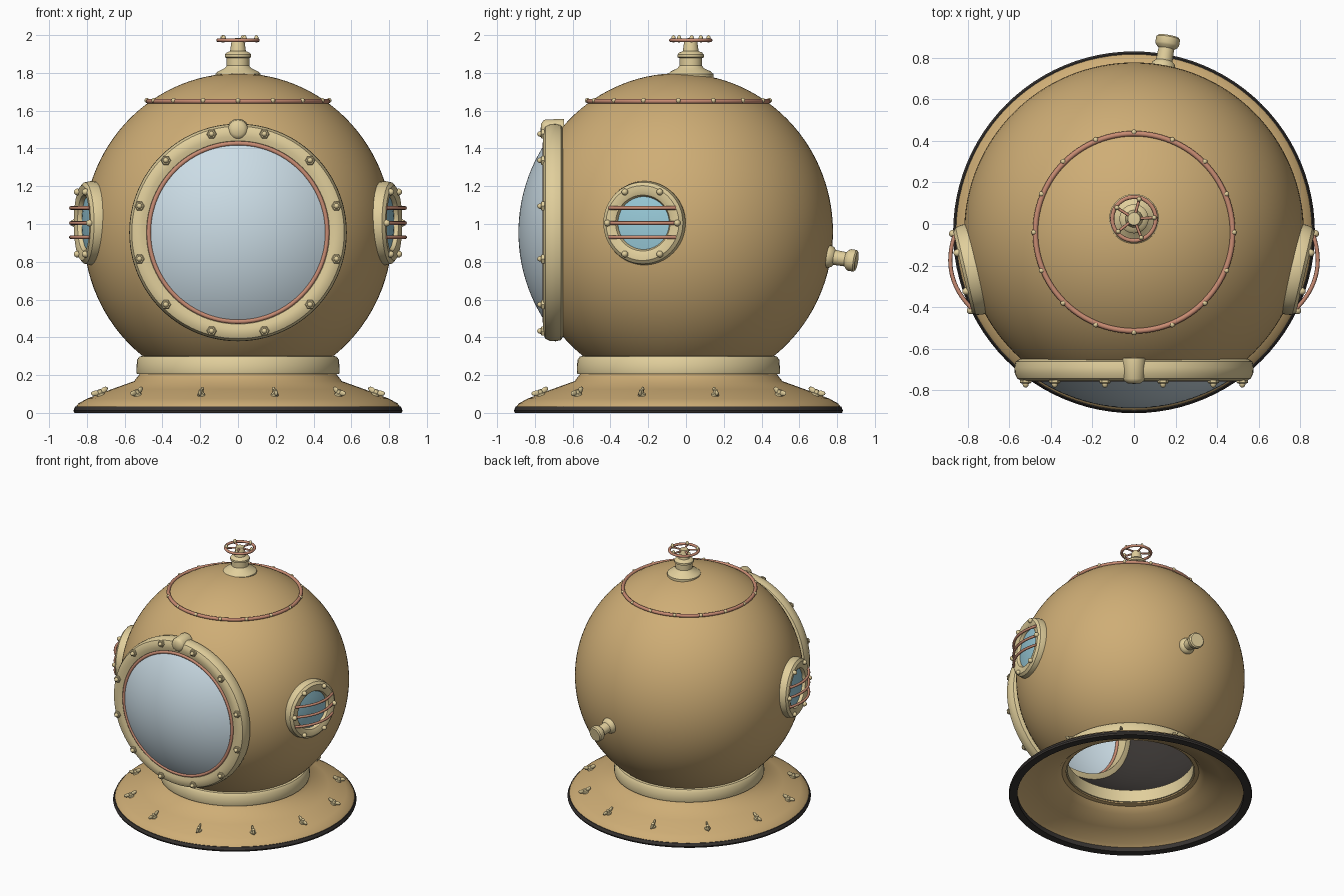
import bpy, bmesh, math
from math import sin, cos, pi, radians
from mathutils import Matrix, Vector

if "Cube" in bpy.data.objects:
    bpy.data.objects.remove(bpy.data.objects["Cube"])

CY = -0.04  # y of the main axis


def material(name, rgb):
    m = bpy.data.materials.new(name)
    m.diffuse_color = (*rgb, 1)
    m.use_nodes = True
    m.node_tree.nodes["Principled BSDF"].inputs["Base Color"].default_value = m.diffuse_color
    return m


TAN = material("tan_metal", (.62, .42, .18))
BRASS = material("pale_brass", (.75, .62, .33))
COPPER = material("copper", (.58, .26, .17))
DARK = material("dark_rubber", (.04, .035, .032))
GLASS = material("front_glass", (.60, .72, .79))
BLUE = material("side_glass", (.32, .60, .70))


def place(x, y, z):
    return Matrix.Translation((x, y, z))


def facing(origin, direction):
    """Frame whose local z points along direction and local y points up."""
    z = Vector(direction).normalized()
    x = Vector((0, 0, 1)).cross(z).normalized()
    m = Matrix((x, z.cross(x), z)).transposed().to_4x4()
    m.translation = Vector(origin)
    return m


def finish(name, bm, mats, matrix, angle=35):
    bmesh.ops.remove_doubles(bm, verts=bm.verts, dist=1e-6)
    bmesh.ops.recalc_face_normals(bm, faces=bm.faces)
    me = bpy.data.meshes.new(name)
    bm.to_mesh(me)
    bm.free()
    for m in mats:
        me.materials.append(m)
    me.shade_smooth()
    me.set_sharp_from_angle(angle=radians(angle))
    ob = bpy.data.objects.new(name, me)
    bpy.context.collection.objects.link(ob)
    ob.matrix_world = matrix
    return ob


def lathe(name, profile, mats, matrix, segs=96, closed=False, second_from=None, angle=35):
    """Revolve (radius, height) points about local z."""
    bm = bmesh.new()
    rings = [[bm.verts.new((r * cos(2 * pi * i / segs), r * sin(2 * pi * i / segs), h))
              for i in range(segs)] for r, h in profile]
    n = len(profile)
    for k in range(n if closed else n - 1):
        j = (k + 1) % n
        r0, r1 = profile[k][0], profile[j][0]
        if r0 == 0 and r1 == 0:
            continue
        for i in range(segs):
            a = (i + 1) % segs
            if r0 == 0:
                vs = [rings[k][0], rings[j][a], rings[j][i]]
            elif r1 == 0:
                vs = [rings[k][i], rings[k][a], rings[j][0]]
            else:
                vs = [rings[k][i], rings[k][a], rings[j][a], rings[j][i]]
            f = bm.faces.new(vs)
            if second_from is not None and k >= second_from:
                f.material_index = 1
    return finish(name, bm, mats, matrix, angle)


def ring(name, R, r, mat, matrix, segs=96):
    pts = [(R + r * cos(2 * pi * i / 10), r * sin(2 * pi * i / 10)) for i in range(10)]
    return lathe(name, pts, [mat], matrix, segs, closed=True, angle=60)


def ball(name, size, mat, matrix):
    bm = bmesh.new()
    bmesh.ops.create_uvsphere(bm, u_segments=12, v_segments=8, radius=1)
    bmesh.ops.scale(bm, vec=size, verts=bm.verts)
    return finish(name, bm, [mat], matrix, 80)


def rod(name, pts, radius, mat, matrix):
    cu = bpy.data.curves.new(name, 'CURVE')
    cu.dimensions = '3D'
    cu.bevel_depth, cu.bevel_resolution, cu.use_fill_caps = radius, 2, True
    s = cu.splines.new('POLY')
    s.points.add(len(pts) - 1)
    for p, q in zip(s.points, pts):
        p.co = (*q, 1)
    s.use_smooth = True
    cu.materials.append(mat)
    ob = bpy.data.objects.new(name, cu)
    bpy.context.collection.objects.link(ob)
    ob.matrix_world = matrix


def polar(count, radius, start=0):
    for k in range(count):
        a = radians(start) + 2 * pi * k / count
        yield radius * cos(a), radius * sin(a), a


AXIS = place(0, CY, 0)

# Hollow dome, dark inside, with the front opening cut out
angles = [radians(-54 + 144 * i / 48) for i in range(49)]
outer = [(.818 * cos(a), .96 + .838 * sin(a)) for a in angles[:-1]] + [(0, 1.798)]
inner = [(r * .975, .96 + (h - .96) * .975) for r, h in reversed(outer)]
dome = lathe("dome", outer + inner, [TAN, DARK], AXIS, 128, closed=True, second_from=len(outer))
FRONT = facing((0, 0, .955), (0, -1, 0))
cutter = lathe("front_cutter", [(0, .4), (.5, .4), (.5, 1.2), (0, 1.2)], [DARK], FRONT)
cutter.hide_render = True
cut = dome.modifiers.new("front_opening", 'BOOLEAN')
cut.operation, cut.solver, cut.object = 'DIFFERENCE', 'EXACT', cutter
bpy.context.view_layer.objects.active = dome
bpy.ops.object.modifier_apply(modifier=cut.name)
bpy.data.objects.remove(cutter)

# Neck ring, flared collar and rubber rim
lathe("neck_ring", [(.45, .205), (.535, .205), (.538, .215), (.535, .28), (.522, .298),
                    (.50, .303), (.45, .30)], [BRASS], AXIS, closed=True)
lathe("collar", [(.46, .215), (.52, .207), (.55, .168), (.67, .125), (.80, .075), (.845, .05),
                 (.86, .03), (.82, .03), (.79, .055), (.66, .105), (.53, .148), (.49, .19),
                 (.46, .195)], [TAN], AXIS, closed=True)
lathe("rubber_rim", [(.81, 0), (.866, 0), (.871, .012), (.862, .034), (.81, .034)],
      [DARK], AXIS, closed=True)

# Wing nuts round the collar
for x, y, a in polar(12, .75, 15):
    m = AXIS @ Matrix.Rotation(a, 4, 'Z') @ place(.75, 0, .09) @ Matrix.Rotation(radians(20), 4, 'Y')
    lathe("wing_nut_base", [(0, 0), (.022, 0), (.02, .012), (.013, .016), (.011, .034), (0, .037)],
          [BRASS], m, 12)
    for s in (-1, 1):
        ball("wing_nut_wing", (.024, .008, .014), BRASS,
             m @ place(s * .025, 0, .024) @ Matrix.Rotation(-s * .25, 4, 'Y'))

# Front window
lathe("front_frame", [(.475, .65), (.55, .65), (.57, .662), (.576, .69), (.574, .72), (.562, .745),
                      (.54, .756), (.51, .756), (.485, .75), (.475, .738)], [BRASS], FRONT, closed=True)
ring("front_trim", .472, .012, COPPER, FRONT @ place(0, 0, .747))
half = math.asin(.47 / .86)
lathe("front_glass", [(.86 * sin(half * i / 16), .027 + .86 * cos(half * i / 16))
                      for i in range(17)], [GLASS], FRONT)
for x, y, a in polar(12, .54, 15):
    m = FRONT @ place(x, y, .75)
    lathe("front_nut", [(.027, 0), (.027, .014), (.022, .018), (0, .018)], [BRASS], m, 6)
    ball("front_bolt", (.015, .015, .018), BRASS, m @ place(0, 0, .02))
lathe("hinge_knob", [(0, .645), (.055, .645), (.057, .66), (.052, .745), (.046, .757),
                     (.03, .767), (0, .77)], [BRASS], FRONT @ place(0, .545, 0), 32)

# Side windows with guard bars
for s, side in ((-1, "left"), (1, "right")):
    m = facing((0, CY, 1.005), (s * cos(radians(13)), -sin(radians(13)), 0))
    lathe(side + "_frame", [(.14, .77), (.218, .77), (.222, .80), (.216, .832), (.198, .847),
                            (.17, .847), (.148, .838), (.14, .825)], [BRASS], m, 64, closed=True)
    lathe(side + "_glass", [(0, .829), (.05, .828), (.10, .823), (.143, .816)], [BLUE], m, 48)
    for x, y, a in polar(6, .19):
        ball(side + "_bolt", (.018, .018, .02), BRASS, m @ place(x, y, .85))
    for h in (-.075, 0, .08):
        rod(side + "_bar", [(.18 * t / 8, h, .90 - .055 * (t / 8) ** 2) for t in range(-8, 9)],
            .01, COPPER, m)

# Copper band with rivets near the crown
ring("crown_band", .475, .013, COPPER, place(0, CY, 1.65))
for x, y, a in polar(16, .482):
    ball("crown_rivet", (.013, .013, .013), BRASS, place(x, CY + y, 1.654))

# Crown valve and hand wheel
TOP = place(0, .025, 0)
lathe("valve_body", [(0, 1.77), (.12, 1.77), (.12, 1.795), (.105, 1.808), (.07, 1.825), (.06, 1.838),
                     (.06, 1.878), (.07, 1.883), (.07, 1.897), (.06, 1.908), (.042, 1.915),
                     (.034, 1.97), (.03, 1.982), (0, 1.985)], [BRASS], TOP, 40)
ring("wheel_rim", .105, .010, COPPER, TOP @ place(0, 0, 1.973), 48)
for x, y, a in polar(5, .105, 3):
    rod("wheel_spoke", [(0, 0, 1.973), (x, y, 1.973)], .007, COPPER, TOP)
    ball("wheel_peg", (.012, .012, .02), BRASS, TOP @ place(x * .93, y * .93, 1.98))

# Rear air inlet
lathe("air_inlet", [(0, .77), (.06, .77), (.06, .82), (.054, .838), (.04, .85), (.038, .91),
                    (.052, .922), (.058, .932), (.058, .962), (.05, .97), (0, .97)], [BRASS],
      facing((0, CY, .96), (.17, .965, -.16)), 32)
